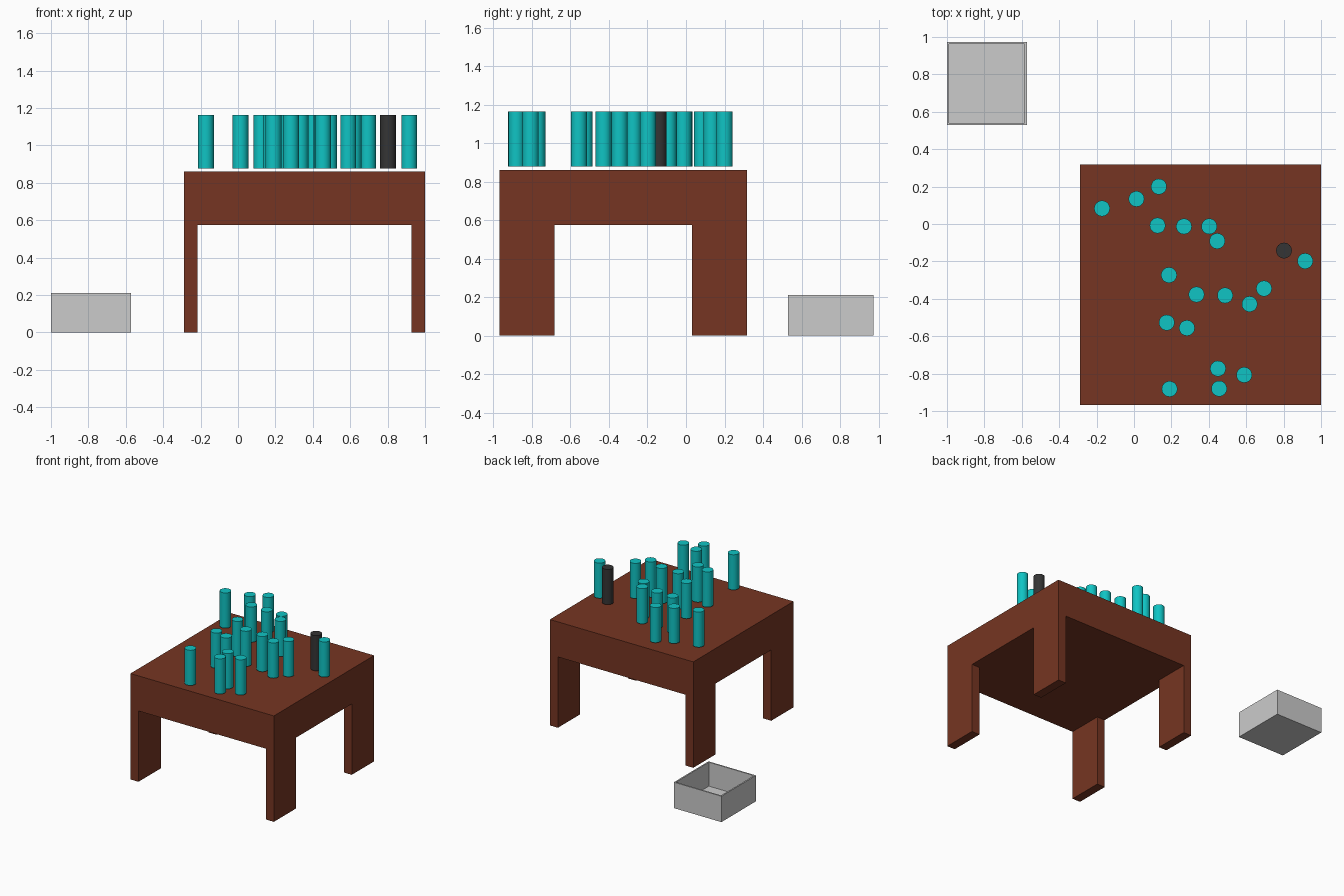
import bpy, bmesh, math

if "Cube" in bpy.data.objects:
    bpy.data.objects.remove(bpy.data.objects["Cube"])


def material(name, rgb):
    m = bpy.data.materials.new(name)
    m.diffuse_color = (*rgb, 1)
    m.use_nodes = True
    m.node_tree.nodes["Principled BSDF"].inputs["Base Color"].default_value = m.diffuse_color
    return m


def new_object(name, bm, mat=None):
    mesh = bpy.data.meshes.new(name)
    bm.to_mesh(mesh)
    bm.free()
    ob = bpy.data.objects.new(name, mesh)
    bpy.context.collection.objects.link(ob)
    if mat:
        mesh.materials.append(mat)
    return ob


def box_bm(lo, hi):
    bm = bmesh.new()
    bmesh.ops.create_cube(bm, size=1)
    for v in bm.verts:
        for i in range(3):
            v.co[i] = hi[i] if v.co[i] > 0 else lo[i]
    return bm


wood = material("brown_wood", (0.18, 0.036, 0.016))
teal = material("teal", (0.005, 0.55, 0.55))
dark = material("charcoal", (0.035, 0.035, 0.035))

# Table: thick top and four plank legs at the corners
X0, X1, Y0, Y1 = -0.288, 1.0, -0.968, 0.318
TOP, UNDER = 0.86, 0.575
LEG_X, LEG_Y = 0.072, 0.286
new_object("table_top", box_bm((X0, Y0, UNDER), (X1, Y1, TOP)), wood)
for side, x in (("left", X0), ("right", X1 - LEG_X)):
    for end, y in (("front", Y0), ("back", Y1 - LEG_Y)):
        new_object(f"{end}_{side}_leg",
                   box_bm((x, y, 0), (x + LEG_X, y + LEG_Y, UNDER)), wood)

# Open bin: inset the top face, then sink it to the floor thickness
WALL = 0.016
bm = box_bm((-1.0, 0.53, 0), (-0.573, 0.974, 0.21))
top = max(bm.faces, key=lambda f: f.calc_center_median().z)
bmesh.ops.inset_region(bm, faces=[top], thickness=WALL)
low = bmesh.ops.extrude_discrete_faces(bm, faces=[top])["faces"][0]
for v in low.verts:
    v.co.z = WALL
bmesh.ops.recalc_face_normals(bm, faces=bm.faces)
new_object("open_bin", bm)

# Upright rods hovering just above the table
RADIUS, ROD_LOW, ROD_HIGH = 0.042, 0.877, 1.163


def rod(name, x, y, mat):
    bm = bmesh.new()
    bmesh.ops.create_cone(bm, cap_ends=True, segments=32, radius1=RADIUS,
                          radius2=RADIUS, depth=ROD_HIGH - ROD_LOW)
    bmesh.ops.translate(bm, verts=bm.verts, vec=(x, y, (ROD_LOW + ROD_HIGH) / 2))
    ob = new_object(name, bm, mat)
    bpy.ops.object.select_all(action='DESELECT')
    ob.select_set(True)
    bpy.context.view_layer.objects.active = ob
    bpy.ops.object.shade_smooth_by_angle(angle=math.radians(30))


spots = [(-0.171, 0.083), (0.013, 0.134), (0.133, 0.200), (0.126, -0.008),
         (0.267, -0.013), (0.402, -0.013), (0.445, -0.091), (0.915, -0.198),
         (0.187, -0.273), (0.334, -0.377), (0.487, -0.382), (0.695, -0.345),
         (0.618, -0.428), (0.175, -0.527), (0.283, -0.556), (0.449, -0.773),
         (0.589, -0.807), (0.190, -0.882), (0.455, -0.880)]
for i, (x, y) in enumerate(spots, 1):
    rod(f"teal_rod_{i}", x, y, teal)
rod("dark_rod", 0.802, -0.142, dark)
